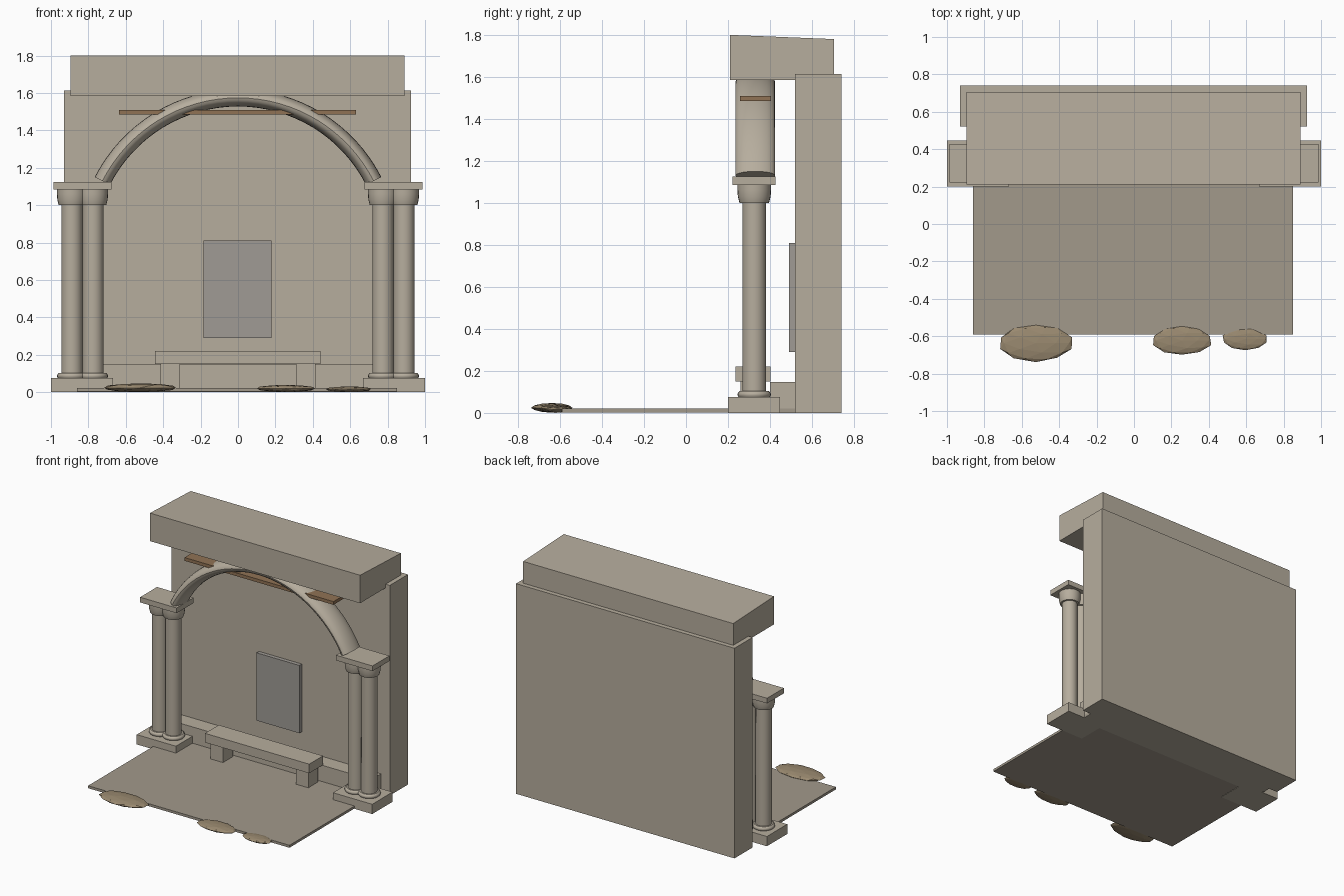
import bpy, bmesh, math, random

if "Cube" in bpy.data.objects:
    bpy.data.objects.remove(bpy.data.objects["Cube"])

def material(name, c):
    m = bpy.data.materials.new(name)
    m.diffuse_color = (*c, 1)
    m.use_nodes = True
    m.node_tree.nodes["Principled BSDF"].inputs["Base Color"].default_value = m.diffuse_color
    return m

STONE = material("stone", (0.47, 0.42, 0.34))
PAVING = material("paving", (0.36, 0.32, 0.26))
SLATE = material("slate", (0.35, 0.33, 0.30))
WOOD = material("wood", (0.28, 0.17, 0.09))
EARTH = material("earth", (0.32, 0.25, 0.16))

def finish(name, bm, mat, smooth=False):
    bmesh.ops.recalc_face_normals(bm, faces=bm.faces)
    me = bpy.data.meshes.new(name)
    bm.to_mesh(me)
    bm.free()
    me.materials.append(mat)
    ob = bpy.data.objects.new(name, me)
    bpy.context.collection.objects.link(ob)
    if smooth:
        bpy.ops.object.select_all(action='DESELECT')
        ob.select_set(True)
        bpy.context.view_layer.objects.active = ob
        bpy.ops.object.shade_smooth_by_angle(angle=math.radians(35))
    return ob

def box(name, x, y, z, mat=STONE):
    bm = bmesh.new()
    bmesh.ops.create_cube(bm, size=1)
    for v in bm.verts:
        v.co = [(a[0] + a[1]) / 2 + c * (a[1] - a[0]) for a, c in zip((x, y, z), v.co)]
    return finish(name, bm, mat)

def skin_rings(bm, rings):
    n = len(rings[0])
    vs = [[bm.verts.new(p) for p in r] for r in rings]
    for a, b in zip(vs, vs[1:]):
        for i in range(n):
            bm.faces.new((a[i], a[(i + 1) % n], b[(i + 1) % n], b[i]))
    bm.faces.new(vs[0])
    bm.faces.new(vs[-1])

def lathe(name, cx, cy, profile, n=24):
    bm = bmesh.new()
    skin_rings(bm, [[(cx + r * math.cos(2 * math.pi * i / n),
                      cy + r * math.sin(2 * math.pi * i / n), z) for i in range(n)]
                    for r, z in profile])
    return finish(name, bm, STONE, True)

# Floor, wall and the step along its foot
box("floor_slab", (-0.86, 0.85), (-0.59, 0.53), (0.003, 0.022), PAVING)
box("back_wall", (-0.93, 0.925), (0.52, 0.74), (0, 1.613))
box("wall_step", (-0.85, 0.85), (0.40, 0.53), (0, 0.147))
box("wall_panel", (-0.185, 0.178), (0.49, 0.53), (0.29, 0.81), SLATE)

# Roof lintel, top sloping gently to the back
lintel = box("roof_lintel", (-0.895, 0.89), (0.21, 0.705), (1.585, 1.80))
for v in lintel.data.vertices:
    if v.co.z > 1.7 and v.co.y > 0.5:
        v.co.z = 1.78

# Paired columns with shared plinth and cap slab
for s, side in ((-1, "left"), (1, "right")):
    box(side + "_plinth", sorted((s * 0.667, s * 1.0)), (0.20, 0.447), (0, 0.075))
    box(side + "_cap_slab", sorted((s * 0.677, s * 0.987)), (0.222, 0.427), (1.085, 1.125))
    for cx, tag in ((0.775, "inner"), (0.888, "outer")):
        x, y, pre = s * cx, 0.325, f"{side}_{tag}_column_"
        lathe(pre + "base", x, y, [(0.072, 0.072), (0.078, 0.08), (0.080, 0.088),
                                   (0.077, 0.097), (0.068, 0.104)])
        lathe(pre + "shaft", x, y, [(0.057, 0.10), (0.056, 1.005)])
        lathe(pre + "capital", x, y, [(0.070, 1.0), (0.073, 1.01), (0.078, 1.03),
                                      (0.080, 1.06), (0.080, 1.087)])

# Arch: flattened tube swept along a circular arc
bm = bmesh.new()
rings = []
a0 = math.radians(27)
for k in range(33):
    t = a0 + (math.pi - 2 * a0) * k / 32
    ring = []
    for i in range(20):
        p = 2 * math.pi * i / 20
        r = 0.814 + 0.046 * math.cos(p)
        ring.append((r * math.cos(t), 0.33 + 0.095 * math.sin(p), 0.76 + r * math.sin(t)))
    rings.append(ring)
skin_rings(bm, rings)
finish("arch", bm, STONE, True)

# Timber plank under the lintel
box("timber_plank", (-0.635, 0.63), (0.258, 0.405), (1.485, 1.51), WOOD)

# Bench
box("bench_seat", (-0.445, 0.44), (0.235, 0.403), (0.15, 0.22))
for s, side in ((-1, "left"), (1, "right")):
    box(side + "_bench_leg", sorted((s * 0.31, s * 0.415)), (0.26, 0.38), (0.015, 0.152))

# Flat low-poly rocks on the front edge
random.seed(4)
for i, (x, y, hx, hy, h) in enumerate(((-0.525, -0.637, 0.205, 0.102, 0.048),
                                       (0.257, -0.623, 0.165, 0.08, 0.040),
                                       (0.595, -0.615, 0.127, 0.061, 0.032))):
    bm = bmesh.new()
    bmesh.ops.create_icosphere(bm, subdivisions=2, radius=1)
    for v in bm.verts:
        j = random.uniform(0.94, 1.0)
        v.co = (x + v.co.x * hx * j, y + v.co.y * hy * j, h / 2 + v.co.z * h / 2 * j)
    finish(f"rock_{i + 1}", bm, EARTH)
